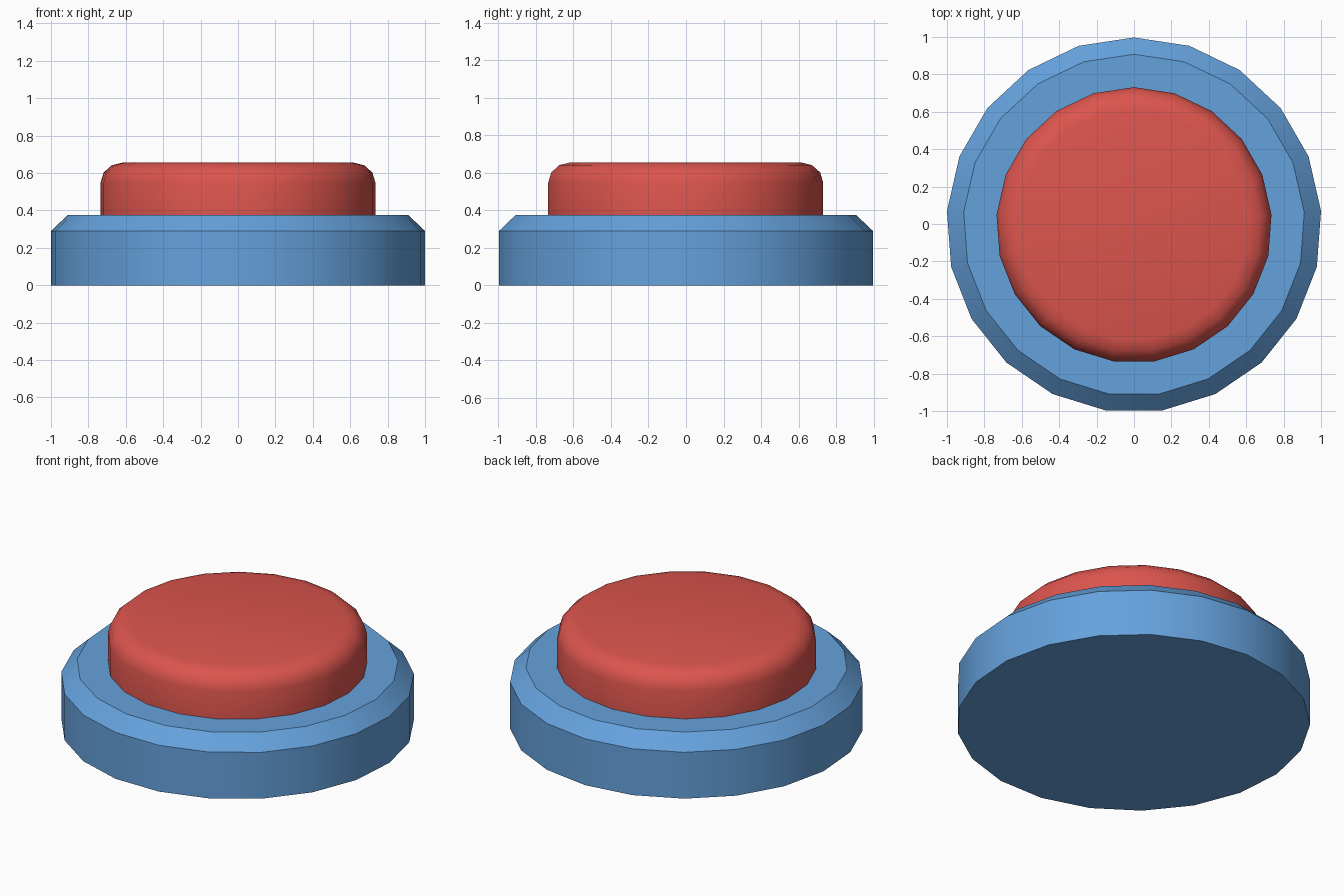
import bpy, bmesh
from math import sin, cos, tau, pi, radians

if "Cube" in bpy.data.objects:
    bpy.data.objects.remove(bpy.data.objects["Cube"])

SIDES = 21
R = 1.0028      # outer corner radius giving a width of 2 units
Y_OFF = -0.0056  # centres the odd-sided outline on y = 0


def lathe(name, profile, color, angle):
    """Closed solid of revolution from (radius, z) points, one corner facing +y."""
    bm = bmesh.new()
    rings = []
    for r, z in profile:
        rings.append([bm.verts.new((-r * sin(tau * i / SIDES),
                                    r * cos(tau * i / SIDES) + Y_OFF, z))
                      for i in range(SIDES)])
    for a, b in zip(rings, rings[1:]):
        for i in range(SIDES):
            j = (i + 1) % SIDES
            bm.faces.new((a[i], a[j], b[j], b[i]))
    bm.faces.new(rings[0][::-1])
    bm.faces.new(rings[-1])
    mesh = bpy.data.meshes.new(name)
    bm.to_mesh(mesh)
    bm.free()
    obj = bpy.data.objects.new(name, mesh)
    bpy.context.collection.objects.link(obj)
    mat = bpy.data.materials.new(name + "_material")
    mat.diffuse_color = color
    mat.use_nodes = True
    mat.node_tree.nodes["Principled BSDF"].inputs["Base Color"].default_value = mat.diffuse_color
    mesh.materials.append(mat)
    bpy.ops.object.select_all(action='DESELECT')
    obj.select_set(True)
    bpy.context.view_layer.objects.active = obj
    bpy.ops.object.shade_smooth_by_angle(angle=radians(angle))
    return obj


# Chamfered base
lathe("button_base", [(R, 0), (R, 0.29), (0.913, 0.375)],
      (0.13, 0.36, 0.72, 1), 30)

# Push cap with a rounded upper rim
rim = [(0.617 + 0.12 * cos(k * pi / 6), 0.548 + 0.108 * sin(k * pi / 6))
       for k in range(4)]
lathe("push_cap", [(0.737, 0.36)] + rim, (0.72, 0.09, 0.075, 1), 40)
